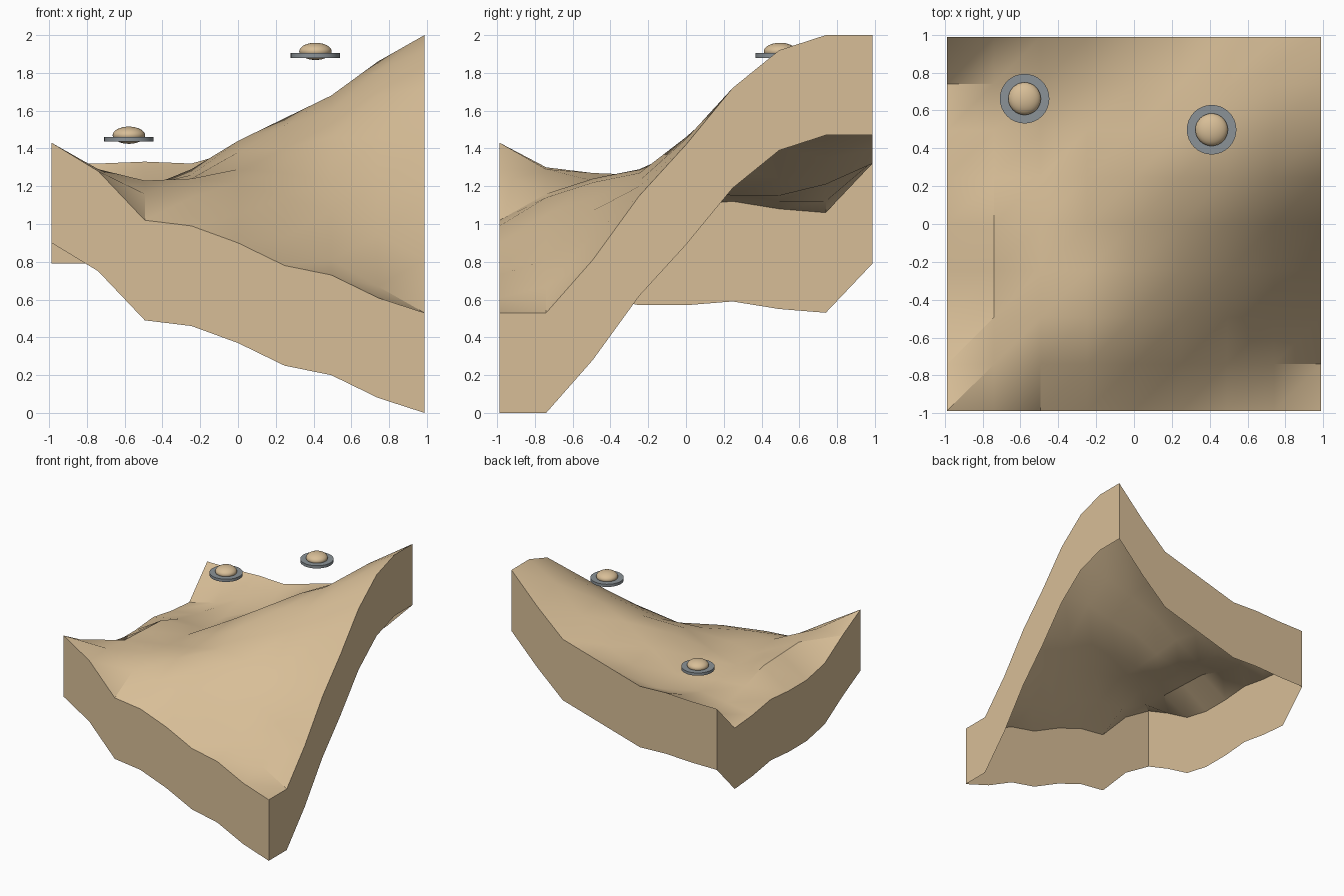
import bpy
import bmesh
from math import radians

cube = bpy.data.objects.get("Cube")
if cube:
    bpy.data.objects.remove(cube, do_unlink=True)


def make_material(name, color):
    mat = bpy.data.materials.new(name)
    mat.use_nodes = True
    mat.diffuse_color = color
    mat.node_tree.nodes["Principled BSDF"].inputs["Base Color"].default_value = color
    return mat


sand = make_material("sand tan", (0.685, 0.515, 0.31, 1))
metal = make_material("metal grey", (0.26, 0.29, 0.31, 1))


def smooth(obj, angle):
    bpy.ops.object.select_all(action="DESELECT")
    obj.select_set(True)
    bpy.context.view_layer.objects.active = obj
    bpy.ops.object.shade_smooth_by_angle(angle=radians(angle))


# Terrain heights in hundredths, rows from front to back, columns from -x to +x
HEIGHTS = [
    (143, 128, 102, 99, 90, 78, 73, 61, 53),
    (130, 129, 116, 114, 105, 93, 81, 67, 53),
    (115, 127, 123, 124, 122, 114, 107, 94, 81),
    (110, 126, 120, 124, 129, 127, 123, 120, 115),
    (110, 125, 119, 126, 138, 140, 146, 145, 142),
    (112, 117, 115, 129, 144, 152, 160, 168, 172),
    (108, 112, 115, 124, 140, 156, 168, 181, 192),
    (106, 112, 122, 121, 135, 145, 164, 186, 200),
    (132, 132, 133, 132, 139, 146, 153, 175, 200),
]
HALF = 0.987
SKIRT = 0.53


def build_terrain():
    bm = bmesh.new()
    last = len(HEIGHTS) - 1
    step = 2 * HALF / last
    grid = [[bm.verts.new((c * step - HALF, r * step - HALF, h / 100))
             for c, h in enumerate(row)] for r, row in enumerate(HEIGHTS)]

    # Ground surface, every cell split along the same diagonal
    for r in range(last):
        for c in range(last):
            a, b = grid[r][c], grid[r][c + 1]
            d, e = grid[r + 1][c + 1], grid[r + 1][c]
            bm.faces.new((a, b, d))
            bm.faces.new((a, d, e))

    # Skirt hanging down from the border, open underneath
    border = [edge for edge in bm.edges if edge.is_boundary]
    skirt = bmesh.ops.extrude_edge_only(bm, edges=border)["geom"]
    low = [v for v in skirt if isinstance(v, bmesh.types.BMVert)]
    bmesh.ops.translate(bm, verts=low, vec=(0, 0, -SKIRT))
    bmesh.ops.recalc_face_normals(bm, faces=bm.faces)
    bm.normal_update()
    if sum(f.normal.z for f in bm.faces) < 0:
        bmesh.ops.reverse_faces(bm, faces=bm.faces)

    mesh = bpy.data.meshes.new("terrain")
    bm.to_mesh(mesh)
    bm.free()
    mesh.materials.append(sand)
    terrain = bpy.data.objects.new("terrain", mesh)
    bpy.context.collection.objects.link(terrain)
    smooth(terrain, 32)


def build_saucer(name, x, y, z):
    # Flat disc rim
    bpy.ops.mesh.primitive_cylinder_add(vertices=32, radius=0.131, depth=0.024,
                                        location=(x, y, z))
    rim = bpy.context.object
    rim.name = name + "_rim"
    rim.data.materials.append(metal)
    smooth(rim, 30)

    # Flattened round cabin passing through the rim
    bpy.ops.mesh.primitive_uv_sphere_add(segments=32, ring_count=16, radius=0.086,
                                         location=(x, y, z + 0.022))
    cabin = bpy.context.object
    cabin.name = name + "_cabin"
    cabin.scale.z = 0.53
    cabin.data.materials.append(sand)
    smooth(cabin, 40)


build_terrain()
build_saucer("low_saucer", -0.578, 0.662, 1.448)
build_saucer("high_saucer", 0.41, 0.498, 1.892)
